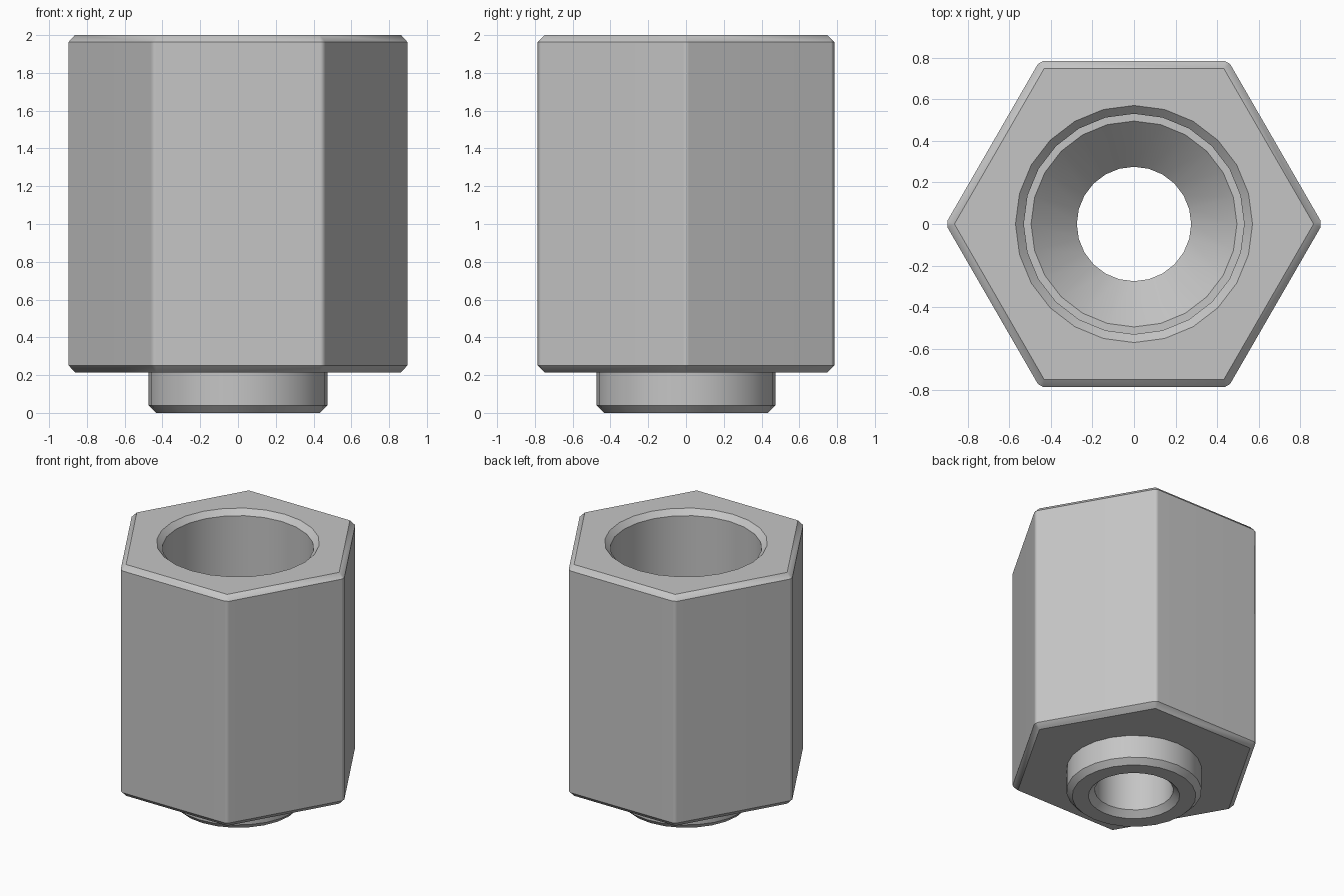
import bpy
import bmesh
from math import cos, sin, pi, radians
from mathutils import Vector

if "Cube" in bpy.data.objects:
    bpy.data.objects.remove(bpy.data.objects["Cube"])

SEGMENTS = 24
TOP, BASE, CHAMFER = 2.0, 0.215, 0.037
APOTHEM, CORNER_CUT = 0.785, 0.018
BORE_RIM, SPIGOT_R = 0.57, 0.473

steel = bpy.data.materials.new("grey_steel")
steel.use_nodes = True
GREY = (0.56, 0.56, 0.56, 1)
steel.diffuse_color = GREY
steel.node_tree.nodes["Principled BSDF"].inputs["Base Color"].default_value = GREY


def ring(bm, radius, z, count):
    """Evenly spaced ring of vertices, starting on +x."""
    return [bm.verts.new((radius * cos(2 * pi * i / count),
                          radius * sin(2 * pi * i / count), z)) for i in range(count)]


def blunt_hexagon(bm, apothem, cut, z):
    """Hexagon outline with every corner cut off: two vertices per corner."""
    radius = apothem / cos(pi / 6)
    corners = [Vector((radius * cos(k * pi / 3), radius * sin(k * pi / 3), z)) for k in range(6)]
    verts = []
    for k, corner in enumerate(corners):
        for neighbour in (corners[k - 1], corners[(k + 1) % 6]):
            verts.append(bm.verts.new(corner.lerp(neighbour, cut / radius)))
    return verts


def bridge(bm, lower, upper):
    n = len(lower)
    for i in range(n):
        j = (i + 1) % n
        bm.faces.new((lower[i], lower[j], upper[j], upper[i]))


def finish(bm, name):
    mesh = bpy.data.meshes.new(name)
    bm.to_mesh(mesh)
    bm.free()
    mesh.materials.append(steel)
    obj = bpy.data.objects.new(name, mesh)
    bpy.context.collection.objects.link(obj)
    bpy.ops.object.select_all(action="DESELECT")
    obj.select_set(True)
    bpy.context.view_layer.objects.active = obj
    bpy.ops.object.shade_smooth_by_angle(angle=radians(35))
    return obj


def hex_end(bm, outline, z, hole_radius):
    """Chamfer and flat end face of the hexagon, open around a round hole."""
    corners = ring(bm, (APOTHEM - CHAMFER) / cos(pi / 6), z, 6)
    hole = ring(bm, hole_radius, z, SEGMENTS)
    step = SEGMENTS // 6
    for k in range(6):
        here, after = corners[k], corners[(k + 1) % 6]
        # chamfer along the flat, and the small facet on the corner
        bm.faces.new((here, after, outline[(2 * k + 2) % 12], outline[2 * k + 1]))
        bm.faces.new((here, outline[2 * k + 1], outline[2 * k]))
        # end face fanned from the corner to the hole
        first = k * step - step // 2
        for i in range(first, first + step):
            bm.faces.new((here, hole[i % SEGMENTS], hole[(i + 1) % SEGMENTS]))
        bm.faces.new((here, hole[(first + step) % SEGMENTS], after))


# Hexagonal outer body
bm = bmesh.new()
low = blunt_hexagon(bm, APOTHEM, CORNER_CUT, BASE + CHAMFER)
high = blunt_hexagon(bm, APOTHEM, CORNER_CUT, TOP - CHAMFER)
bridge(bm, low, high)
hex_end(bm, low, BASE, SPIGOT_R)
hex_end(bm, high, TOP, BORE_RIM)
bmesh.ops.recalc_face_normals(bm, faces=bm.faces)
body = finish(bm, "hexagonal_body")
weighted = body.modifiers.new("flat_sides", "WEIGHTED_NORMAL")
weighted.keep_sharp = True

# Bore, conical seat, through hole and bottom spigot, turned from one profile
profile = [
    (BORE_RIM, TOP), (0.53, TOP - 0.04),            # rim chamfer
    (0.53, 0.67), (0.495, 0.67),                    # bore wall and ledge
    (0.275, 0.45), (0.275, 0.045),                  # cone and through hole
    (0.32, 0.0), (0.433, 0.0),                      # inner chamfer, bottom ring
    (SPIGOT_R, 0.04), (SPIGOT_R, BASE),             # outer chamfer, spigot wall
]
bm = bmesh.new()
rings = [ring(bm, r, z, SEGMENTS) for r, z in profile]
for first, second in zip(rings, rings[1:]):
    bridge(bm, first, second)
finish(bm, "bore_and_spigot")
